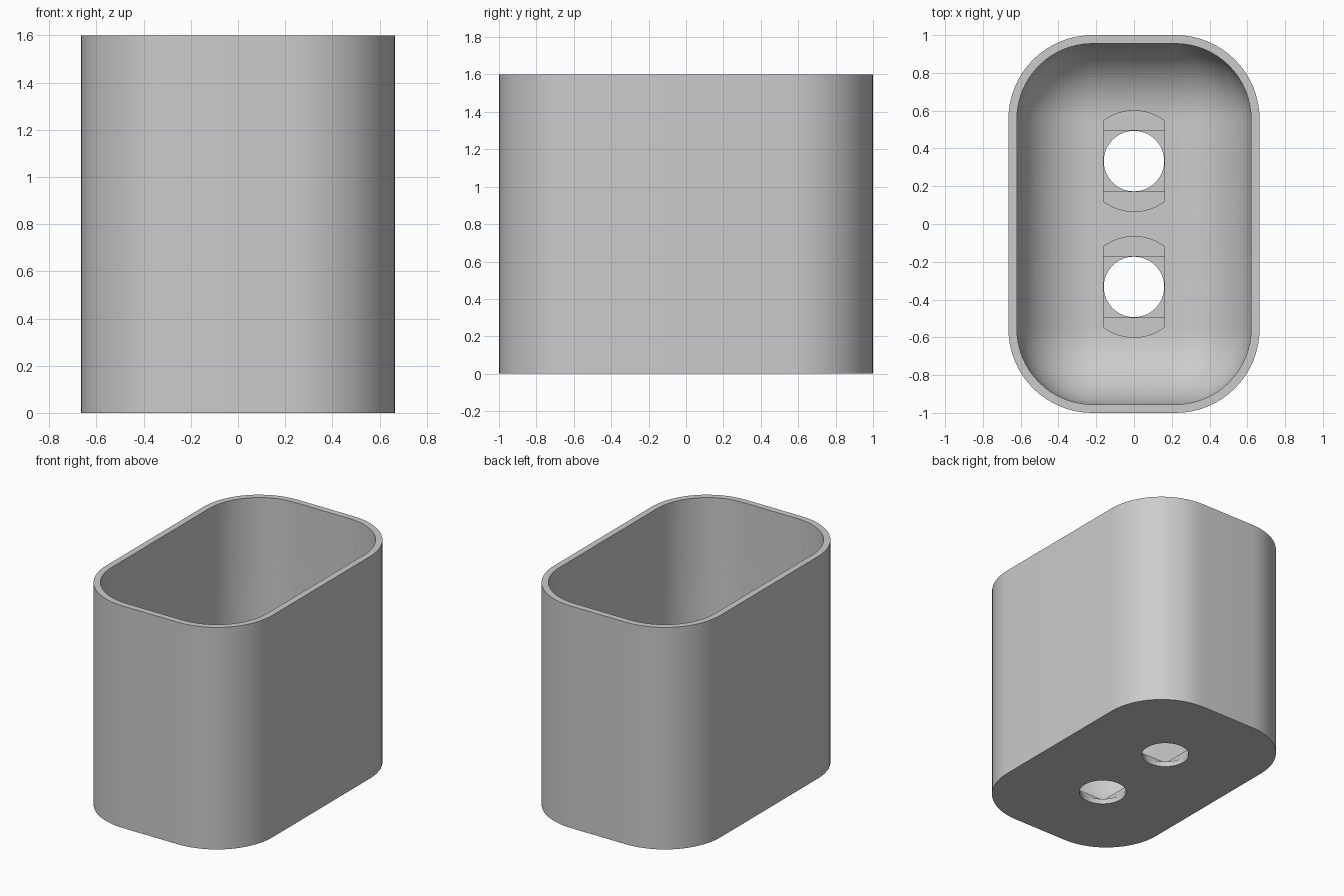
import bpy, bmesh, math

if "Cube" in bpy.data.objects:
    bpy.data.objects.remove(bpy.data.objects["Cube"], do_unlink=True)

CX, CY = 0.22, 0.555          # corner arc centres
R_OUT, R_IN = 0.445, 0.40     # corner radii outside and inside
HEIGHT, FLOOR = 1.6, 0.08
HOLE_Y, HOLE_R, HEAD_R = 0.333, 0.16, 0.267
STEPS = 16

grey = bpy.data.materials.new("light grey plastic")
grey.use_nodes = True
colour = (0.6, 0.6, 0.6, 1)
grey.diffuse_color = colour
grey.node_tree.nodes["Principled BSDF"].inputs["Base Color"].default_value = colour


def make_object(name, bm):
    bmesh.ops.remove_doubles(bm, verts=bm.verts, dist=1e-5)
    bmesh.ops.recalc_face_normals(bm, faces=bm.faces)
    mesh = bpy.data.meshes.new(name)
    bm.to_mesh(mesh)
    bm.free()
    mesh.materials.append(grey)
    obj = bpy.data.objects.new(name, mesh)
    bpy.context.collection.objects.link(obj)
    return obj


def rounded_ring(r):
    pts = []
    for k, (sx, sy) in enumerate([(1, 1), (-1, 1), (-1, -1), (1, -1)]):
        for i in range(STEPS + 1):
            a = (k + i / STEPS) * math.pi / 2
            pts.append((sx * CX + r * math.cos(a), sy * CY + r * math.sin(a)))
    return pts


def prism(name, pts, z0, z1):
    bm = bmesh.new()
    face = bm.faces.new([bm.verts.new((x, y, z0)) for x, y in pts])
    top = bmesh.ops.extrude_face_region(bm, geom=[face])["geom"]
    bmesh.ops.translate(bm, vec=(0, 0, z1 - z0),
                        verts=[v for v in top if isinstance(v, bmesh.types.BMVert)])
    return make_object(name, bm)


# Cup wall: outside, rim, inside and rounded inner floor edge
levels = [(R_OUT, 0), (R_OUT, HEIGHT), (R_IN, HEIGHT)]
for i in range(STEPS + 1):
    a = i / STEPS * math.pi / 2
    levels.append((R_IN * math.cos(a), FLOOR + R_IN * (1 - math.sin(a))))
bm = bmesh.new()
rings = [[bm.verts.new((x, y, z)) for x, y in rounded_ring(r)] for r, z in levels]
for low, high in zip(rings, rings[1:]):
    for i in range(len(low)):
        j = (i + 1) % len(low)
        bm.faces.new((low[i], low[j], high[j], high[i]))
bm.faces.new(rings[0])
bm.faces.new(rings[-1][::STEPS + 1])
cup = make_object("cup_body", bm)

# Stepped floor holes: slot, then square, then round
for side in (-1, 1):
    y0 = side * HOLE_Y
    circle = [(HOLE_R * math.cos(t * math.pi / 32), y0 + HOLE_R * math.sin(t * math.pi / 32))
              for t in range(64)]
    s = HOLE_R + 0.001
    square = [(-s, y0 - s), (s, y0 - s), (s, y0 + s), (-s, y0 + s)]
    w = s + 0.001
    half = math.acos(w / HEAD_R)
    arc = [half + (math.pi - 2 * half) * i / STEPS for i in range(STEPS + 1)]
    slot = [(HEAD_R * math.cos(a + turn), y0 + HEAD_R * math.sin(a + turn))
            for turn in (0, math.pi) for a in arc]
    for part, pts, z0 in (("slot", slot, 0.06), ("square", square, 0.038), ("round", circle, -0.1)):
        cutter = prism(part + "_cutter", pts, z0, 0.3)
        cutter.hide_render = True
        mod = cup.modifiers.new(part, "BOOLEAN")
        mod.operation, mod.solver, mod.object = "DIFFERENCE", "EXACT", cutter
        bpy.context.view_layer.objects.active = cup
        bpy.ops.object.modifier_apply(modifier=mod.name)
        bpy.data.objects.remove(cutter, do_unlink=True)

# Smooth walls with crisp rim and hole edges
bpy.ops.object.select_all(action="DESELECT")
cup.select_set(True)
bpy.context.view_layer.objects.active = cup
bpy.ops.object.shade_smooth_by_angle(angle=math.radians(30))
